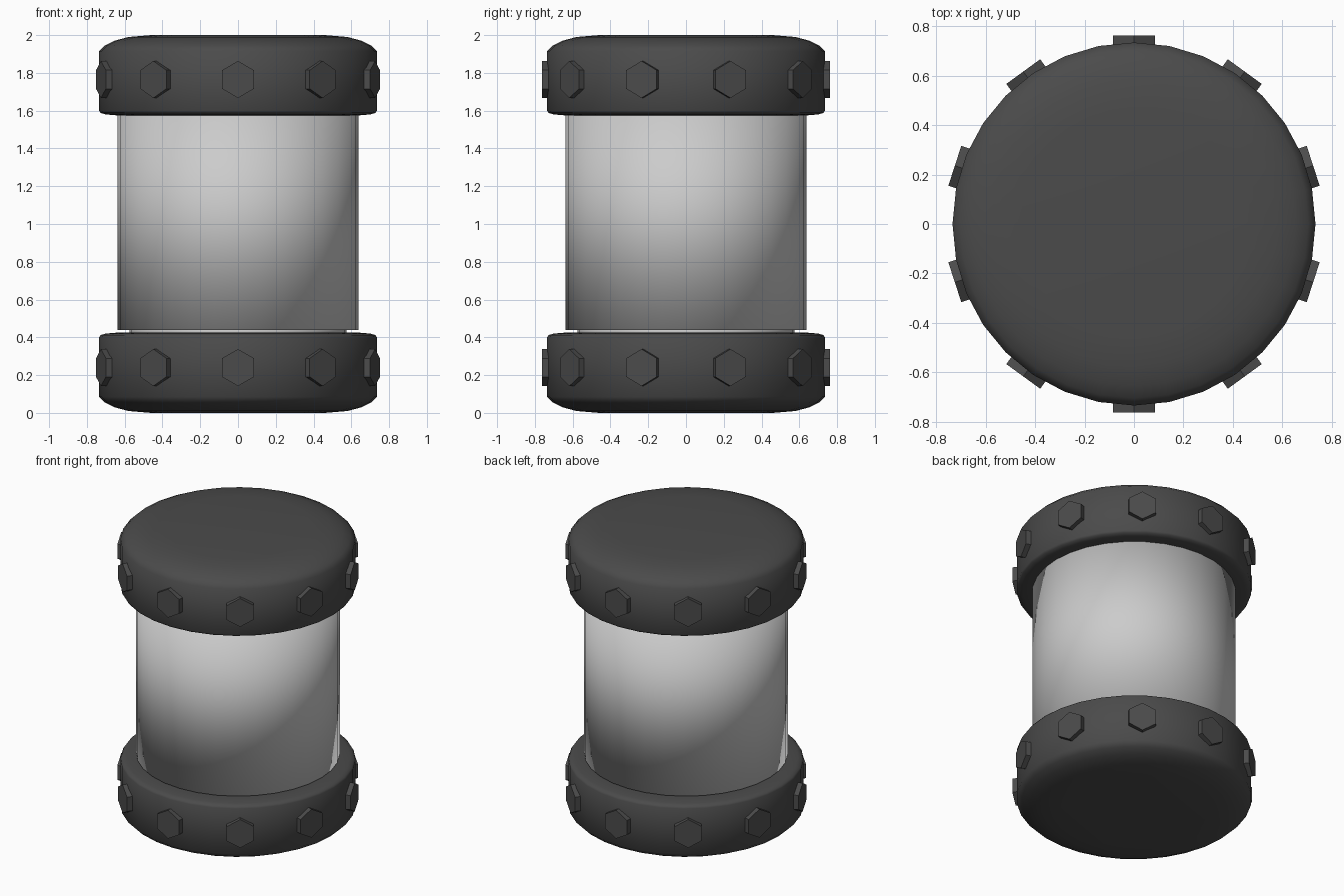
import bpy, bmesh, math
from mathutils import Matrix

if "Cube" in bpy.data.objects:
    bpy.data.objects.remove(bpy.data.objects["Cube"])

SEGS = 32


def lathe(name, profile):
    """Spin a (radius, z) profile into a closed smooth solid; ends are n-gon discs."""
    bm = bmesh.new()
    rings = []
    for r, z in profile:
        rings.append([bm.verts.new((r * math.cos(2 * math.pi * i / SEGS),
                                    r * math.sin(2 * math.pi * i / SEGS), z))
                      for i in range(SEGS)])
    for a, b in zip(rings, rings[1:]):
        for i in range(SEGS):
            j = (i + 1) % SEGS
            bm.faces.new((a[i], a[j], b[j], b[i]))
    bm.faces.new(rings[0][::-1])
    bm.faces.new(rings[-1])
    bmesh.ops.recalc_face_normals(bm, faces=bm.faces)
    for f in bm.faces:
        f.smooth = True
    return finish(name, bm)


def finish(name, bm):
    mesh = bpy.data.meshes.new(name)
    bm.to_mesh(mesh)
    bm.free()
    obj = bpy.data.objects.new(name, mesh)
    bpy.context.collection.objects.link(obj)
    return obj


def paint(obj, mat):
    obj.data.materials.append(mat)


dark = bpy.data.materials.new("dark_grey")
dark.diffuse_color = (0.07, 0.07, 0.07, 1)
dark.use_nodes = True
dark.node_tree.nodes["Principled BSDF"].inputs["Base Color"].default_value = dark.diffuse_color

# Rounded end caps (the top one is the bottom one flipped)
cap = [(0.46, 0.0), (0.58, 0.01), (0.655, 0.03), (0.705, 0.055), (0.735, 0.085),
       (0.735, 0.40), (0.727, 0.412), (0.70, 0.42), (0.64, 0.425), (0.55, 0.425)]
paint(lathe("bottom_cap", cap), dark)
paint(lathe("top_cap", [(r, 2 - z) for r, z in reversed(cap)]), dark)

# Pale drum between the caps, with a narrower neck entering the bottom cap
lathe("drum", [(0.637, 0.44), (0.637, 1.61)])
lathe("drum_neck", [(0.575, 0.40), (0.575, 0.46)])

# Ten hexagonal bolt heads around each cap, points facing up
for label, z in (("bottom", 0.24), ("top", 1.765)):
    bm = bmesh.new()
    for k in range(10):
        place = (Matrix.Rotation(k * math.radians(36) - math.pi / 2, 4, 'Z')
                 @ Matrix.Translation((0.72, 0, z))
                 @ Matrix.Rotation(math.pi / 2, 4, 'Y'))
        bmesh.ops.create_cone(bm, cap_ends=True, segments=6, radius1=0.098,
                              radius2=0.098, depth=0.086,
                              matrix=place @ Matrix.Rotation(math.pi / 2, 4, 'Z')
                              @ Matrix.Rotation(math.pi / 2, 4, 'Z'))
    # make sure a hexagon point faces up
    top = max(v.co.z for v in bm.verts) - z
    if top < 0.095:
        for k in range(10):
            a = k * math.radians(36) - math.pi / 2
            axis = Matrix.Rotation(a, 4, 'Z') @ Matrix.Rotation(math.radians(30), 4, 'X') @ Matrix.Rotation(-a, 4, 'Z')
            bmesh.ops.transform(bm, verts=bm.verts[k * 12:(k + 1) * 12], matrix=axis,
                                space=Matrix.Translation((0, 0, -z))) if bm.verts.ensure_lookup_table() is None else None
    paint(finish(label + "_cap_bolts", bm), dark)
